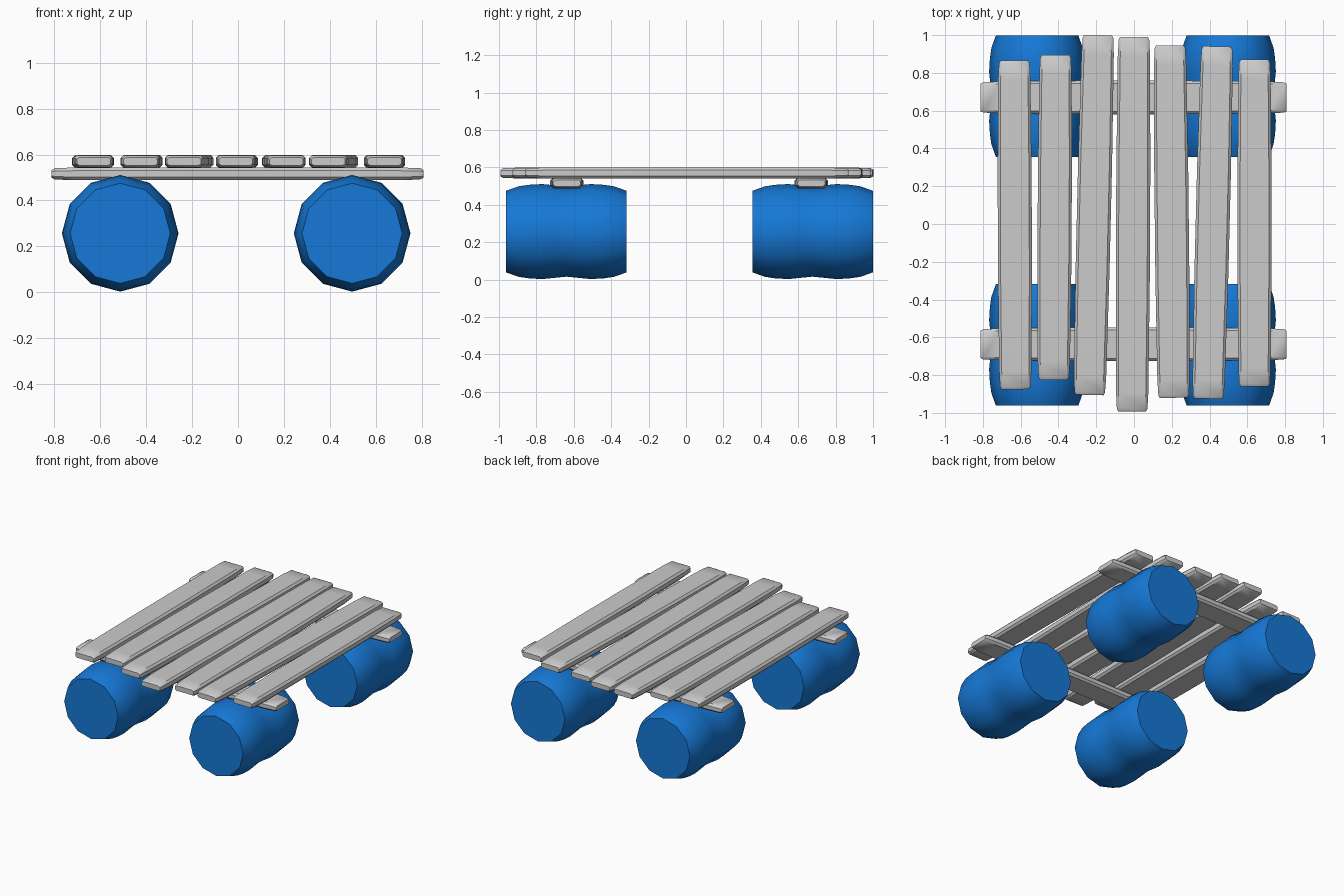
import bpy, bmesh, math
from mathutils import Vector

if "Cube" in bpy.data.objects:
    bpy.data.objects.remove(bpy.data.objects["Cube"])

blue = bpy.data.materials.new("blue_plastic")
blue.diffuse_color = (0.008, 0.19, 0.68, 1)
blue.use_nodes = True
blue.node_tree.nodes["Principled BSDF"].inputs["Base Color"].default_value = blue.diffuse_color


def loft(name, rings, angle, mat=None):
    """Skin a list of equal-sized rings and cap both ends."""
    bm = bmesh.new()
    loops = [[bm.verts.new(p) for p in r] for r in rings]
    n = len(loops[0])
    for a, b in zip(loops, loops[1:]):
        for i in range(n):
            j = (i + 1) % n
            bm.faces.new((a[i], a[j], b[j], b[i]))
    bm.faces.new(loops[0])
    bm.faces.new(loops[-1])
    bmesh.ops.recalc_face_normals(bm, faces=bm.faces)
    me = bpy.data.meshes.new(name)
    bm.to_mesh(me)
    bm.free()
    ob = bpy.data.objects.new(name, me)
    bpy.context.collection.objects.link(ob)
    if mat:
        me.materials.append(mat)
    bpy.ops.object.select_all(action='DESELECT')
    ob.select_set(True)
    bpy.context.view_layer.objects.active = ob
    bpy.ops.object.shade_smooth_by_angle(angle=math.radians(angle))
    return ob


def board(name, start, end, width, thick, z):
    """Worn board with chamfered edges, running between two xy points."""
    s, e = Vector((*start, z)), Vector((*end, z))
    d = (e - s).normalized()
    side = Vector((d.y, -d.x, 0))
    length = (e - s).length
    w, h, c = width / 2, thick / 2, 0.014
    section = [(w, h - c), (w - c, h), (c - w, h), (-w, h - c),
               (-w, c - h), (c - w, -h), (w - c, -h), (w, c - h)]
    # distance along the board, width scale, thickness scale
    stations = [(0, .82, .62), (.015, .90, .90), (.10, .95, 1), (length * .35, 1, 1),
                (length * .65, 1, 1), (length - .10, .95, 1),
                (length - .015, .90, .90), (length, .82, .62)]
    rings = [[s + d * t + side * (u * a) + Vector((0, 0, v * b)) for u, v in section]
             for t, a, b in stations]
    return loft(name, rings, 40)


# floating barrels: 12 sides, waisted in the middle
profile = [(-.322, .218), (-.300, .226), (-.255, .242), (-.20, .250), (-.13, .254),
           (-.07, .248), (0, .241)]
profile += [(-y, r) for y, r in reversed(profile[:-1])]
for row, cy in (("front", -.64), ("back", .677)):
    for hand, cx in (("left", -.513), ("right", .497)):
        rings = [[(cx + r * math.sin(k * math.pi / 6), cy + y,
                   .257 + r * math.cos(k * math.pi / 6)) for k in range(12)]
                 for y, r in profile]
        loft(f"{row}_{hand}_barrel", rings, 35, blue)

# cross beams
for row, y in (("front", -.637), ("back", .67)):
    board(f"{row}_cross_beam", (-.812, y), (.808, y), .178, .055, .516)

# deck planks: front x, front y, back x, back y
planks = [(-.628, -.875, -.634, .865), (-.425, -.825, -.415, .895),
          (-.235, -.905, -.19, 1.0), (-.01, -.992, 0, .99),
          (.21, -.92, .19, .945), (.393, -.925, .44, .94),
          (.638, -.86, .638, .87)]
for i, (x0, y0, x1, y1) in enumerate(planks, 1):
    board(f"deck_plank_{i}", (x0, y0), (x1, y1), .18, .058, .570)
